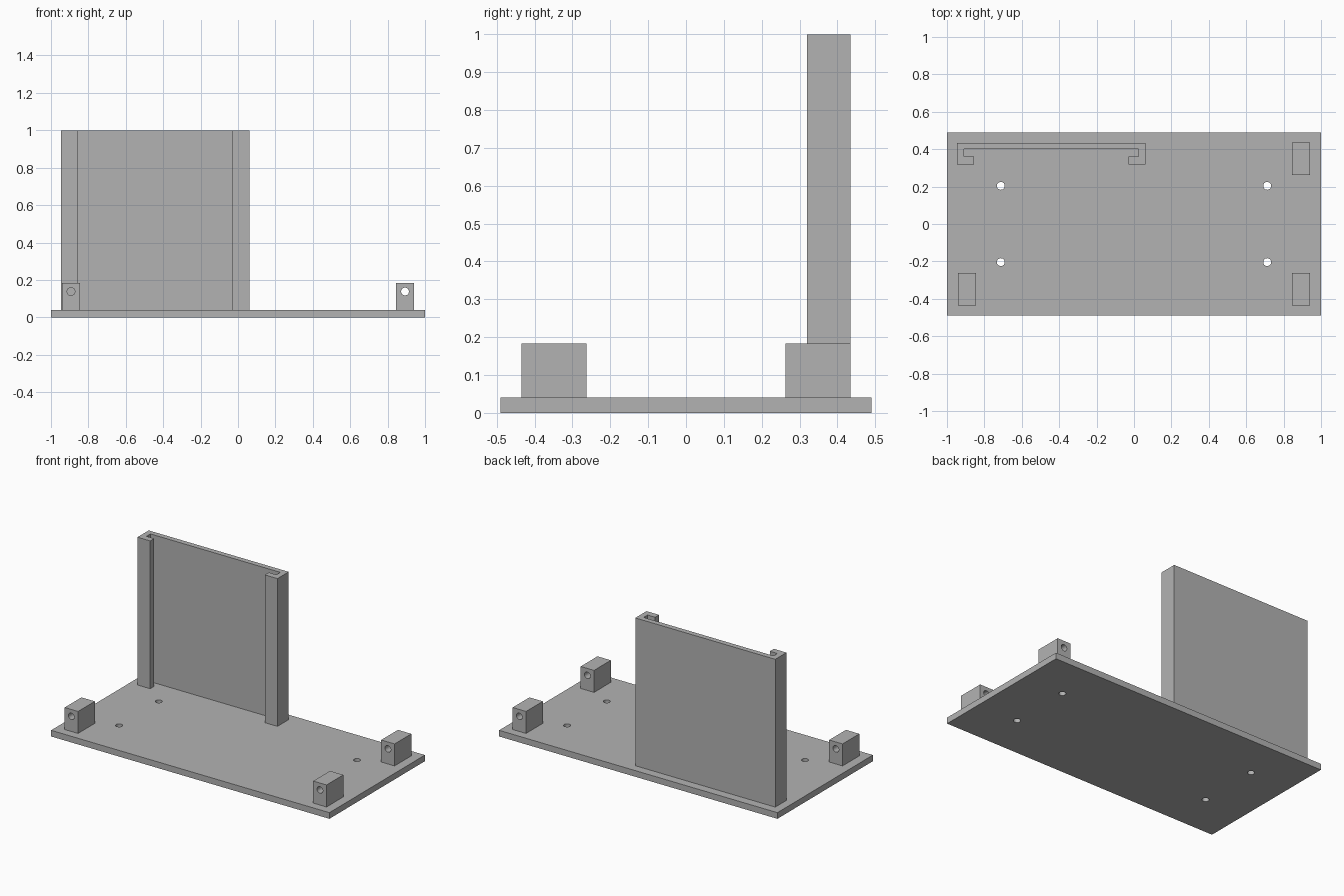
import bpy, bmesh, math
from mathutils import Vector

if "Cube" in bpy.data.objects:
    bpy.data.objects.remove(bpy.data.objects["Cube"])

# Single plain material
grey = bpy.data.materials.new("plain_grey")
grey.use_nodes = True
COLOUR = (0.45, 0.45, 0.45, 1)
grey.diffuse_color = COLOUR
grey.node_tree.nodes["Principled BSDF"].inputs["Base Color"].default_value = COLOUR

PLATE_TOP = 0.04
HOLE_R = 0.021


def prism(name, outline, z0, z1):
    """Extrude an outline in the xy plane from z0 to z1."""
    bm = bmesh.new()
    face = bm.faces.new([bm.verts.new((x, y, z0)) for x, y in outline])
    grown = bmesh.ops.extrude_face_region(bm, geom=[face])["geom"]
    top = [v for v in grown if isinstance(v, bmesh.types.BMVert)]
    bmesh.ops.translate(bm, verts=top, vec=(0, 0, z1 - z0))
    bmesh.ops.recalc_face_normals(bm, faces=bm.faces)
    mesh = bpy.data.meshes.new(name)
    bm.to_mesh(mesh)
    bm.free()
    mesh.materials.append(grey)
    obj = bpy.data.objects.new(name, mesh)
    bpy.context.collection.objects.link(obj)
    return obj


def box(name, x0, x1, y0, y1, z0, z1):
    return prism(name, [(x0, y0), (x1, y0), (x1, y1), (x0, y1)], z0, z1)


def drill(obj, centre, depth, along_y=False):
    """Cut a round through hole, then remove the cutter."""
    bpy.ops.mesh.primitive_cylinder_add(
        vertices=32, radius=HOLE_R, depth=depth, location=centre,
        rotation=(math.pi / 2 if along_y else 0, 0, 0))
    cutter = bpy.context.object
    cutter.hide_render = True
    cutter.data.materials.append(grey)
    mod = obj.modifiers.new("hole", "BOOLEAN")
    mod.operation, mod.solver, mod.object = "DIFFERENCE", "EXACT", cutter
    bpy.ops.object.select_all(action="DESELECT")
    bpy.context.view_layer.objects.active = obj
    obj.select_set(True)
    bpy.ops.object.modifier_apply(modifier=mod.name)
    bpy.data.objects.remove(cutter)
    bpy.ops.object.shade_smooth_by_angle(angle=math.radians(30))


# Base plate with four mounting holes
plate = box("base_plate", -1, 1, -0.49, 0.49, 0, PLATE_TOP)
for sx in (-1, 1):
    for sy in (-1, 1):
        drill(plate, Vector((0.712 * sx, 0.204 * sy, PLATE_TOP / 2)), 0.2)

# Corner blocks drilled front to back
for name, sx, sy in (("front_right_block", -1, -1),
                     ("front_left_block", 1, -1),
                     ("back_left_block", 1, 1)):
    cx, cy = 0.893 * sx, 0.349 * sy
    block = box(name, cx - 0.048, cx + 0.048, cy - 0.086, cy + 0.086,
                PLATE_TOP, 0.183)
    drill(block, Vector((cx, cy, 0.138)), 0.4, along_y=True)

# Upright panel with a hooked slot rail down each side
MID = -0.4425
half = [(0.412, 0.319), (0.503, 0.319), (0.503, 0.434)]
slot = [(0.467, 0.4), (0.467, 0.36), (0.412, 0.36)]
right_side = half
left_side = [(-x, y) for x, y in reversed(half)]
inner_left = [(-x, y) for x, y in reversed(slot)]
outline = right_side + left_side + inner_left + slot
prism("slotted_panel", [(MID + x, y) for x, y in outline], PLATE_TOP, 1.0)
